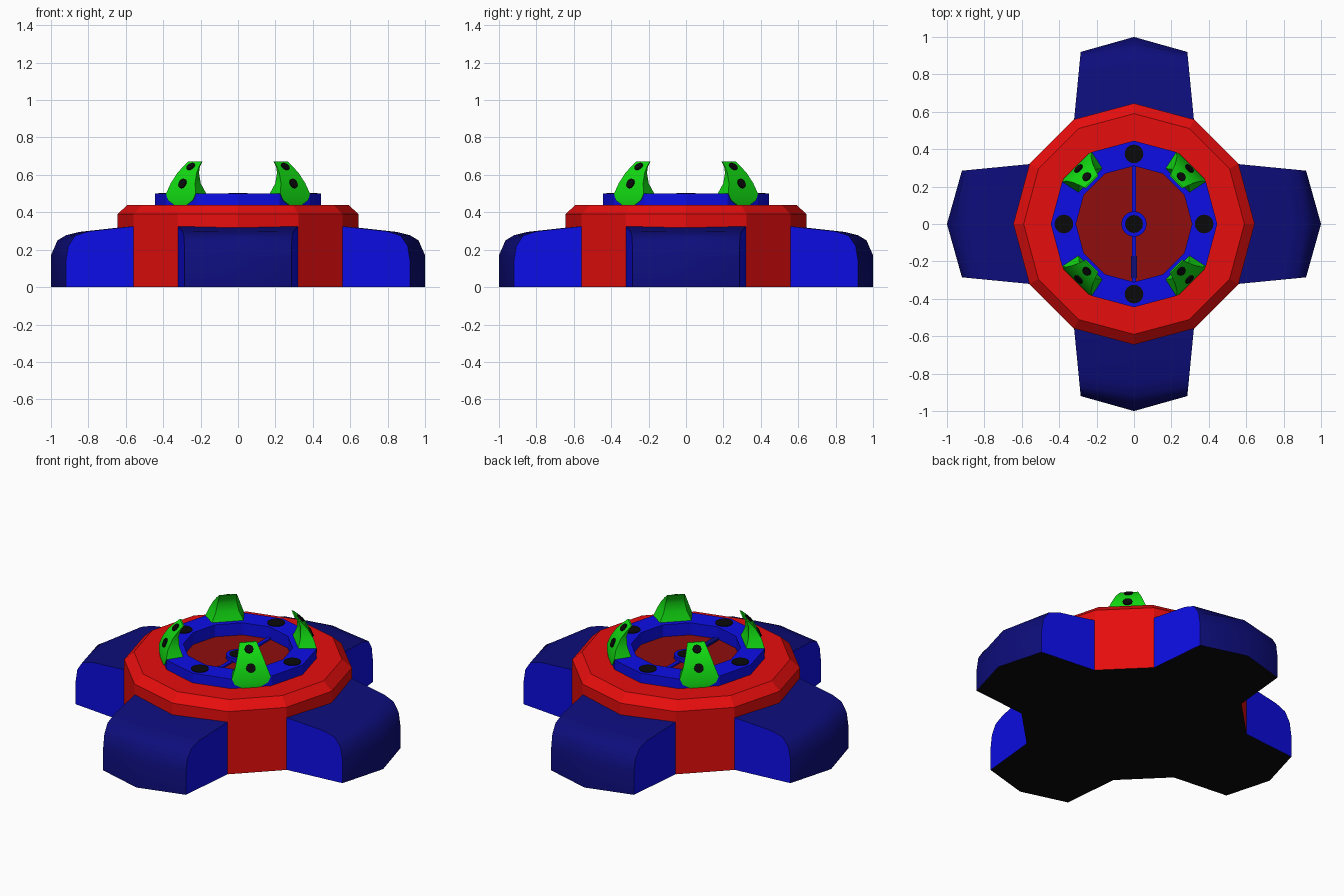
import bpy, bmesh, math
from mathutils import Matrix, Vector

if "Cube" in bpy.data.objects:
    bpy.data.objects.remove(bpy.data.objects["Cube"])


def material(name, rgb):
    m = bpy.data.materials.new(name)
    m.diffuse_color = (*rgb, 1)
    m.use_nodes = True
    m.node_tree.nodes["Principled BSDF"].inputs["Base Color"].default_value = m.diffuse_color
    return m


RED = material("red", (0.8, 0.004, 0.004))
DARK_RED = material("dark red", (0.28, 0.004, 0.004))
BLUE = material("blue", (0.004, 0.004, 0.8))
NAVY = material("navy", (0.004, 0.004, 0.2))
GREEN = material("green", (0.006, 0.72, 0.006))
BLACK = material("black", (0.003, 0.003, 0.003))


def finish(name, bm, mats, rule=None, smooth=False, turn=0, solid=True):
    """Turn a bmesh into an object, colouring faces by a rule."""
    if solid:
        bmesh.ops.recalc_face_normals(bm, faces=bm.faces[:])
    bm.normal_update()
    if rule:
        for f in bm.faces:
            f.material_index = rule(f)
    me = bpy.data.meshes.new(name)
    bm.to_mesh(me)
    bm.free()
    for m in mats:
        me.materials.append(m)
    ob = bpy.data.objects.new(name, me)
    bpy.context.collection.objects.link(ob)
    ob.rotation_euler.z = turn
    if smooth:
        bpy.ops.object.select_all(action='DESELECT')
        ob.select_set(True)
        bpy.context.view_layer.objects.active = ob
        bpy.ops.object.shade_smooth_by_angle(angle=math.radians(32))
    return ob


def lathe(name, profile, mats, rule=None, sides=12, cap_bottom=False, cap_top=False, at=(0, 0)):
    """Spin an outward-facing (radius, height) profile round the z axis."""
    bm = bmesh.new()
    rings = [[bm.verts.new((at[0] + r * math.cos(math.tau * i / sides),
                            at[1] + r * math.sin(math.tau * i / sides), z))
              for i in range(sides)] for r, z in profile]
    for a, b in zip(rings, rings[1:]):
        for i in range(sides):
            j = (i + 1) % sides
            bm.faces.new((a[i], a[j], b[j], b[i]))
    if cap_bottom:
        bm.faces.new(rings[0][::-1])
    if cap_top:
        bm.faces.new(rings[-1])
    return finish(name, bm, mats, rule, solid=False)


def loft(rows):
    """Skin rows of points into a closed solid."""
    bm = bmesh.new()
    grid = [[bm.verts.new(p) for p in row] for row in rows]
    n = len(grid[0])
    for a, b in zip(grid, grid[1:]):
        for i in range(n):
            j = (i + 1) % n
            bm.faces.new((a[i], a[j], b[j], b[i]))
    bm.faces.new(grid[0][::-1])
    bm.faces.new(grid[-1])
    return bm


def box(name, lo, hi, mat):
    bm = bmesh.new()
    bmesh.ops.create_cube(bm, size=1)
    for v in bm.verts:
        v.co = [l + (c + 0.5) * (h - l) for c, l, h in zip(v.co, lo, hi)]
    return finish(name, bm, [mat])


# Twelve-sided hull with chamfered collar and black underside
lathe("hull", [(0.645, 0), (0.645, 0.33)], [RED, BLACK],
      lambda f: int(f.normal.z < -0.9), cap_bottom=True)
lathe("collar", [(0.645, 0.33), (0.645, 0.39), (0.59, 0.44), (0.40, 0.44)], [RED])

# Raised ring around a recessed floor
lathe("ring", [(0.445, 0.44), (0.445, 0.50), (0.31, 0.50), (0.31, 0.42)], [BLUE])
lathe("floor", [(0.325, 0.42), (0.325, 0.425)], [DARK_RED], cap_top=True)

# Central hub with a thin bar and pointer
box("floor_bar", (-0.011, -0.31, 0.42), (0.011, 0.31, 0.435), BLUE)
box("pointer", (-0.016, -0.29, 0.42), (0.016, -0.17, 0.438), NAVY)
lathe("hub", [(0.068, 0.42), (0.068, 0.45)], [BLUE], sides=16, cap_top=True)
lathe("hub_dot", [(0.048, 0.449), (0.048, 0.453)], [BLACK], sides=16, cap_top=True)

# Four feet: pointed blocks with rounded outer edges (distance, height)
SIDE = [(0.55, 0), (0.92, 0), (0.92, 0.14), (0.907, 0.22), (0.87, 0.275), (0.80, 0.298), (0.55, 0.326)]
MID = [(0.55, 0), (1.0, 0), (1.0, 0.17), (0.965, 0.25), (0.92, 0.277), (0.85, 0.295), (0.55, 0.328)]


def foot_width(d):
    return 0.32 - (d - 0.56) * 0.097


def foot_color(f):
    if f.normal.z < -0.9:
        return 2
    return 1 if abs(f.normal.y) > 0.9 else 0


for k in range(4):
    rows = [[(d, -foot_width(d), z) for d, z in SIDE],
            [(d, 0, z) for d, z in MID],
            [(d, foot_width(d), z) for d, z in SIDE]]
    finish(f"foot_{k + 1}", loft(rows), [NAVY, BLUE, BLACK], foot_color,
           smooth=True, turn=k * math.pi / 2)

# Four curved claws: (height, outer radius, outer half width, inner radius, inner half width)
CLAW = [(0.44, 0.436, 0.05, 0.40, 0.045), (0.465, 0.437, 0.095, 0.37, 0.06),
        (0.50, 0.432, 0.112, 0.33, 0.09), (0.555, 0.417, 0.092, 0.348, 0.066),
        (0.61, 0.386, 0.073, 0.350, 0.055), (0.645, 0.354, 0.06, 0.338, 0.05),
        (0.672, 0.324, 0.05, 0.316, 0.047)]
for k in range(4):
    turn = math.pi / 4 + k * math.pi / 2
    rows = [[(o, -ow, z), (o, ow, z), (i, iw, z), (i, -iw, z)] for z, o, ow, i, iw in CLAW]
    finish(f"claw_{k + 1}", loft(rows), [GREEN], smooth=True, turn=turn)

    # Two dark spots on the outer face of each claw
    for n, (r, z, slope, size) in enumerate([(0.417, 0.553, 0.42, 0.027), (0.356, 0.643, 0.82, 0.025)]):
        bm = bmesh.new()
        bmesh.ops.create_cone(bm, cap_ends=True, segments=12, radius1=size, radius2=size, depth=0.009)
        normal = Vector((math.cos(slope), 0, math.sin(slope)))
        rot = normal.to_track_quat('Z', 'Y').to_matrix().to_4x4()
        bm.transform(Matrix.Translation(Vector((r, 0, z)) + normal * 0.003) @ rot)
        finish(f"claw_{k + 1}_spot_{n + 1}", bm, [BLACK], turn=turn)

    # Dark dot on the ring between claws
    a = k * math.pi / 2
    lathe(f"ring_dot_{k + 1}", [(0.05, 0.499), (0.05, 0.504)], [BLACK], sides=16,
          cap_top=True, at=(0.375 * math.cos(a), 0.375 * math.sin(a)))
